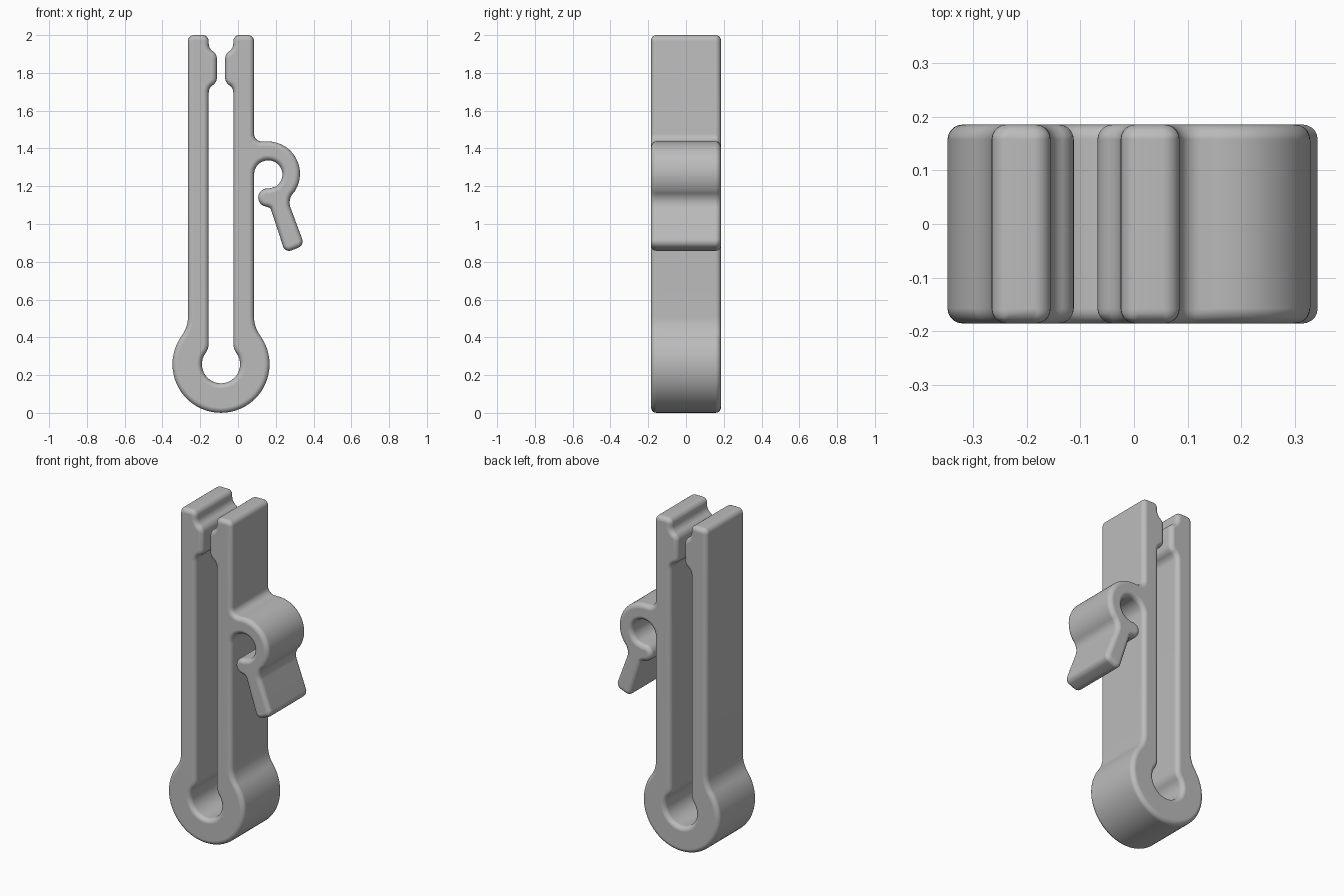
import bpy
import bmesh
from math import sin, cos, radians
from mathutils import Vector

cube = bpy.data.objects.get("Cube")
if cube:
    bpy.data.objects.remove(cube, do_unlink=True)

HALF_DEPTH = 0.185
EDGE = 0.028
MID = -0.09          # symmetry line of the two arms
RING_Z = 0.2575      # height of the spring ring centre


def arc(cx, cz, r, start, end, step=6):
    """Points on an arc; they need no further rounding."""
    n = max(2, round(abs(end - start) / step))
    angles = [radians(start + (end - start) * i / n) for i in range(n + 1)]
    return [(cx + r * cos(a), cz + r * sin(a), 0) for a in angles]


def rounded(points, steps=6):
    """Replace each (x, z, trim) corner by a circular fillet."""
    out = []
    for i, (x, z, trim) in enumerate(points):
        p = Vector((x, z))
        if not trim:
            out.append(p)
            continue
        before = Vector(points[i - 1][:2]) - p
        after = Vector(points[(i + 1) % len(points)][:2]) - p
        a = p + before.normalized() * trim
        b = p + after.normalized() * trim
        w = sin(before.angle(after) / 2)
        for k in range(steps + 1):
            t = k / steps
            ka, kp, kb = (1 - t) ** 2, 2 * w * t * (1 - t), t * t
            out.append((a * ka + p * kp + b * kb) / (ka + kp + kb))
    return out


def mirrored(points):
    return [(2 * MID - x, z, t) for x, z, t in reversed(points)]


# Left arm: outer side, then inner side with the gripping jaw
left_outer = [(-0.265, 2, 0.032), (-0.265, 0.454, 0.054)]
left_inner = [(-0.155, 0.34, 0.028), (-0.155, 1.72, 0.025),
              (-0.112, 1.75, 0.025), (-0.112, 1.90, 0.025),
              (-0.155, 1.93, 0.025), (-0.155, 2, 0.032)]

# Side hook: inner curve, nub, lever, outer curve
hook = (arc(0.16, 1.262, 0.075, 180, -60)
        + arc(0.155, 1.14, 0.048, 80, 260, 12)
        + [(0.172, 1.085, 0.012), (0.25, 0.847, 0.035),
           (0.352, 0.888, 0.035), (0.262, 1.129, 0.045)]
        + arc(0.157, 1.266, 0.171, -35, 90)
        + [(0.085, 1.437, 0.04)])

right_outer = mirrored(left_outer)
outline = rounded(left_outer
                  + arc(MID, RING_Z, 0.257, 144, 396)
                  + right_outer[:1] + hook + right_outer[1:]
                  + mirrored(left_inner)
                  + arc(MID, RING_Z, 0.101, 35, -215)
                  + left_inner)

# Extrude the outline through the depth
bm = bmesh.new()
front = bm.faces.new([bm.verts.new((p.x, -HALF_DEPTH, p.y)) for p in outline])
bmesh.ops.remove_doubles(bm, verts=bm.verts[:], dist=0.0005)
extruded = bmesh.ops.extrude_face_region(bm, geom=bm.faces[:], use_keep_orig=True)
moved = [v for v in extruded["geom"] if isinstance(v, bmesh.types.BMVert)]
bmesh.ops.translate(bm, verts=moved, vec=(0, 2 * HALF_DEPTH, 0))
bmesh.ops.recalc_face_normals(bm, faces=bm.faces[:])
for face in bm.faces:
    face.smooth = True
mesh = bpy.data.meshes.new("spring_clip")
bm.to_mesh(mesh)
bm.free()

clip = bpy.data.objects.new("spring_clip", mesh)
bpy.context.collection.objects.link(clip)

# Soft rim on the front and back
bevel = clip.modifiers.new("soft_rim", 'BEVEL')
bevel.width = EDGE
bevel.segments = 5
bevel.limit_method = 'ANGLE'
bevel.angle_limit = radians(60)
bevel.use_clamp_overlap = False
bevel.harden_normals = True

# Plain grey plastic
grey = bpy.data.materials.new("grey_plastic")
grey.use_nodes = True
colour = (0.5, 0.5, 0.5, 1)
grey.diffuse_color = colour
grey.node_tree.nodes["Principled BSDF"].inputs["Base Color"].default_value = colour
mesh.materials.append(grey)
